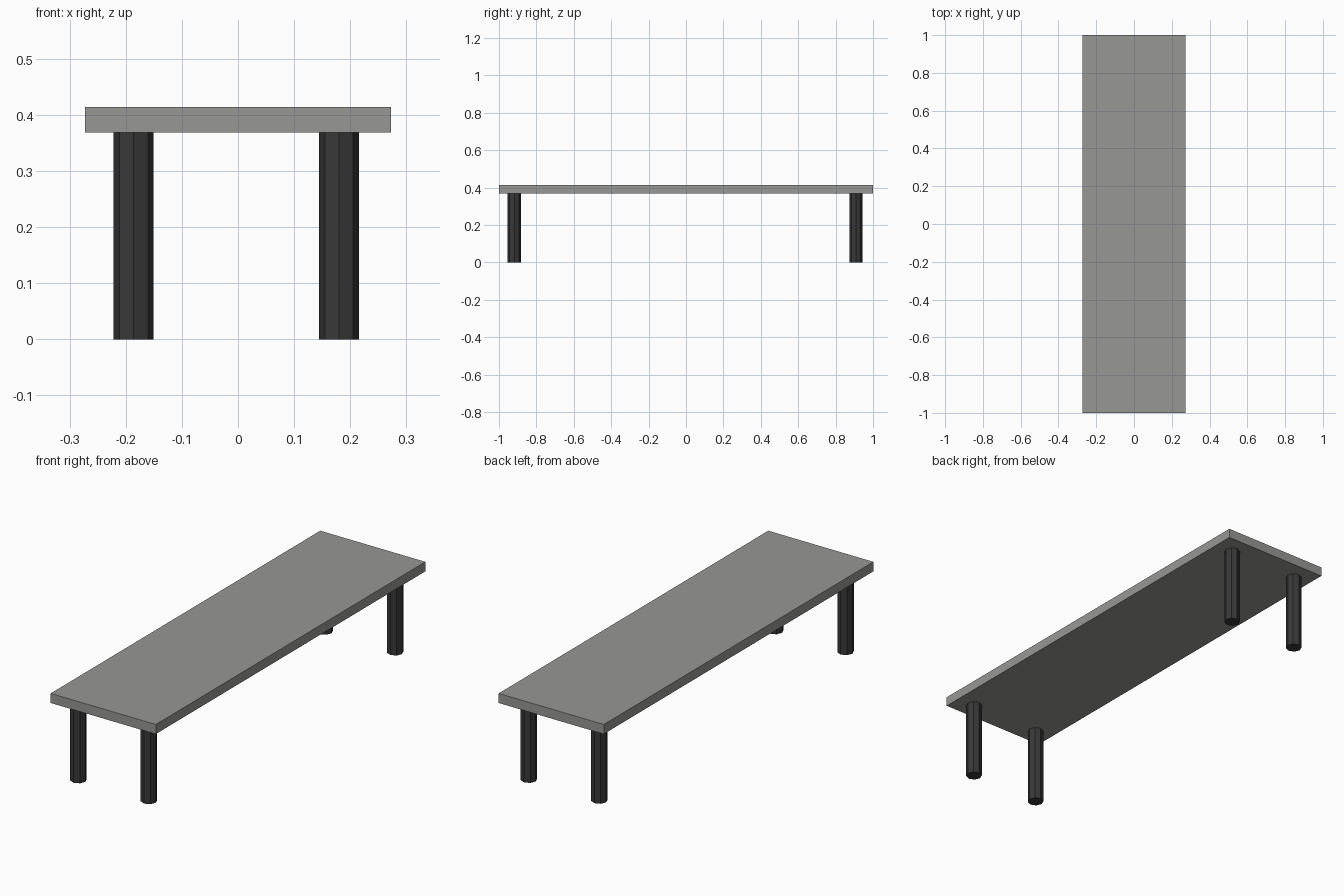
import bpy
import math

if "Cube" in bpy.data.objects:
    bpy.data.objects.remove(bpy.data.objects["Cube"])


def material(name, rgb):
    m = bpy.data.materials.new(name)
    m.diffuse_color = (*rgb, 1.0)
    m.use_nodes = True
    m.node_tree.nodes["Principled BSDF"].inputs["Base Color"].default_value = m.diffuse_color
    return m


top_grey = material("warm grey", (0.31, 0.31, 0.30))
leg_dark = material("charcoal", (0.04, 0.04, 0.04))

# Table top: a flat slab
Z0, Z1 = 0.369, 0.414
bpy.ops.mesh.primitive_cube_add(size=1, location=(0, 0, (Z0 + Z1) / 2))
top = bpy.context.object
top.name = "table_top"
top.scale = (0.546, 2.0, Z1 - Z0)
bpy.ops.object.transform_apply(location=False, rotation=False, scale=True)
top.data.materials.append(top_grey)

# Four eight-sided legs, corners pointing along the axes
for side, x in (("left", -0.186), ("right", 0.180)):
    for end, y in (("front", -0.918), ("back", 0.909)):
        bpy.ops.mesh.primitive_cylinder_add(vertices=8, radius=0.0357, depth=Z0,
                                            location=(x, y, Z0 / 2))
        leg = bpy.context.object
        leg.name = f"{end}_{side}_leg"
        leg.data.materials.append(leg_dark)
